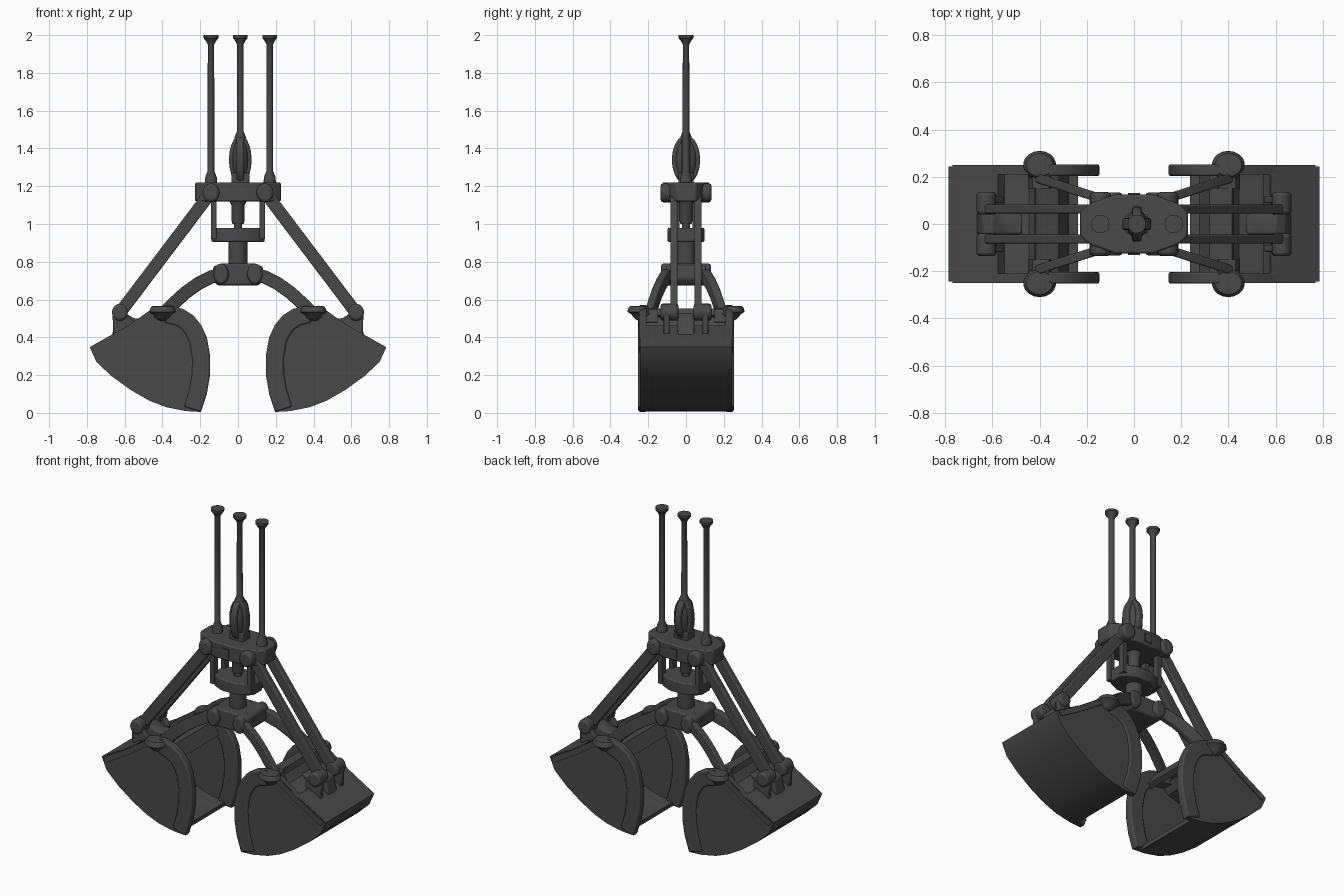
import bpy, bmesh, math
from mathutils import Vector, Matrix

if "Cube" in bpy.data.objects:
    bpy.data.objects.remove(bpy.data.objects["Cube"])

steel = bpy.data.materials.new("dark_steel")
steel.diffuse_color = (0.065, 0.065, 0.065, 1)
steel.use_nodes = True
steel.node_tree.nodes["Principled BSDF"].inputs["Base Color"].default_value = steel.diffuse_color


def finish(name, bm):
    bmesh.ops.recalc_face_normals(bm, faces=bm.faces[:])
    me = bpy.data.meshes.new(name)
    bm.to_mesh(me)
    bm.free()
    me.materials.append(steel)
    ob = bpy.data.objects.new(name, me)
    bpy.context.collection.objects.link(ob)
    return ob


def prism(name, pts, a, b, axis='y', s=1, shear=(0, 0), bevel=0):
    """Extrude an outline from a to b; s mirrors x, shear slides y along x."""
    bm = bmesh.new()
    rings = []
    for d in (a, b):
        ring = []
        for u, v in pts:
            co = {'y': (s * u, d + shear[0] * (u - shear[1]), v),
                  'z': (s * u, v, d), 'x': (d, u, v)}[axis]
            ring.append(bm.verts.new(co))
        rings.append(ring)
    n = len(pts)
    bm.faces.new(rings[0])
    bm.faces.new(rings[1][::-1])
    for i in range(n):
        j = (i + 1) % n
        bm.faces.new((rings[0][i], rings[0][j], rings[1][j], rings[1][i]))
    ob = finish(name, bm)
    if bevel:
        m = ob.modifiers.new("soft_edges", 'BEVEL')
        m.width, m.segments, m.limit_method = bevel, 2, 'ANGLE'
    return ob


def strip(pts, w, side=0):
    """Thicken a polyline: side 0 is centred, +1/-1 grows to one side."""
    left, right = [], []
    for i, p in enumerate(pts):
        t = Vector(pts[min(i + 1, len(pts) - 1)]) - Vector(pts[max(i - 1, 0)])
        nrm = Vector((-t.y, t.x)).normalized() * w
        p = Vector(p)
        left.append(tuple(p + nrm * (1 + side) / 2))
        right.append(tuple(p - nrm * (1 - side) / 2))
    return left + right[::-1]


def rect(x0, x1, z0, z1):
    return [(x0, z0), (x1, z0), (x1, z1), (x0, z1)]


def oval(cx, cz, rx, rz, n=20):
    return [(cx + rx * math.cos(2 * math.pi * i / n), cz + rz * math.sin(2 * math.pi * i / n))
            for i in range(n)]


def lathe(name, x, profile, n=16):
    """Turned part about a vertical axis, profile = (radius, z)."""
    bm = bmesh.new()
    rings = [[bm.verts.new((x + r * math.cos(2 * math.pi * i / n),
                            r * math.sin(2 * math.pi * i / n), z)) for i in range(n)]
             for r, z in profile]
    for r0, r1 in zip(rings, rings[1:]):
        for i in range(n):
            j = (i + 1) % n
            bm.faces.new((r0[i], r0[j], r1[j], r1[i]))
    bm.faces.new(rings[0])
    bm.faces.new(rings[-1])
    return finish(name, bm)


def blob(name, c, r):
    bm = bmesh.new()
    bmesh.ops.create_uvsphere(bm, u_segments=18, v_segments=10, radius=1,
                              matrix=Matrix.Translation(c) @ Matrix.Diagonal((*r, 1)))
    return finish(name, bm)


# Bucket outlines in the x-z plane
mouth = [(0.196, 0.005), (0.165, 0.1), (0.148, 0.2), (0.147, 0.3), (0.165, 0.4),
         (0.195, 0.465), (0.235, 0.515), (0.29, 0.55)]
belly = [(0.785, 0.348), (0.75, 0.27), (0.67, 0.195), (0.566, 0.12), (0.47, 0.065),
         (0.38, 0.03), (0.28, 0.01), (0.196, 0.005)]
side = mouth + [(0.36, 0.57), (0.45, 0.555), (0.52, 0.505), (0.61, 0.445)] + belly[:-1]

for s, tag in ((1, "right"), (-1, "left")):
    # Scoop shell: curved floor, back plate, recessed deck and front cross beam
    prism(f"scoop_floor_{tag}", strip(belly[:-1] + [(0.24, 0.007)], 0.025, -1), -0.24, 0.24, s=s)
    prism(f"scoop_back_{tag}", strip([(0.785, 0.348), (0.61, 0.447), (0.575, 0.46)], 0.03, 1),
          -0.24, 0.24, s=s)
    prism(f"scoop_deck_{tag}", strip([(0.585, 0.455), (0.55, 0.42), (0.44, 0.45), (0.40, 0.5)],
                                     0.025), -0.235, 0.235, s=s)
    prism(f"cross_beam_{tag}", strip([(0.29, 0.44), (0.33, 0.51), (0.42, 0.535)], 0.035),
          -0.235, 0.235, s=s)
    # Bracket on the back plate that carries the tie bars
    prism(f"tie_bracket_{tag}", [(0.47, 0.5), (0.52, 0.44), (0.67, 0.40), (0.655, 0.46), (0.645, 0.5),
                                 (0.6, 0.53), (0.55, 0.5)], -0.045, 0.045, s=s, bevel=0.01)
    for m in (1, -1):
        # Side plate with thicker cutting rim and an outer stiffening lip
        prism(f"side_plate_{tag}", side, m * 0.215, m * 0.243, s=s)
        prism(f"side_rim_{tag}", strip(mouth + [(0.36, 0.57)], 0.095, -1), m * 0.203, m * 0.253,
              s=s, bevel=0.008)
        prism(f"side_top_lip_{tag}", strip([(0.4, 0.55), (0.45, 0.55), (0.61, 0.443),
                                            (0.77, 0.35)], 0.035, -1), m * 0.21, m * 0.25, s=s)
        # Hinge cup protruding from the side
        cup = blob(f"hinge_cup_{tag}", (s * 0.40, m * 0.25, 0.535), (0.07, 0.06, 0.05))
        for v in cup.data.vertices:
            v.co.z = min(v.co.z, 0.565)
            if v.co.z < 0.53:
                v.co.x = s * 0.40 + (v.co.x - s * 0.40) * 0.75
                v.co.y -= m * 0.02
        # Curved lift arm, spreading outward from the lower block
        prism(f"curved_arm_{tag}", strip([(0.08, 0.735), (0.14, 0.72), (0.21, 0.685), (0.28, 0.635),
                                          (0.34, 0.58), (0.41, 0.51)], 0.07),
              m * 0.075, m * 0.115, s=s, shear=(m * 0.32, 0.1), bevel=0.006)
        prism(f"arm_gusset_{tag}", [(0.33, 0.46), (0.45, 0.48), (0.43, 0.55), (0.36, 0.56)],
              m * 0.15, m * 0.22, s=s)
        # Straight tie bar from the upper block to the bucket back
        prism(f"tie_bar_{tag}", strip([(0.145, 1.165), (0.625, 0.53)], 0.066),
              m * 0.045, m * 0.083, s=s, bevel=0.006)
        # Tie bar pin, its cheek plate and foot
        prism(f"tie_pin_{tag}", oval(0.625, 0.533, 0.042, 0.045), m * 0.04, m * 0.135,
              s=s, bevel=0.012)
        prism(f"tie_cheek_{tag}", [(0.6, 0.54), (0.55, 0.48), (0.56, 0.44), (0.66, 0.415),
                                   (0.665, 0.54)], m * 0.088, m * 0.118, s=s, bevel=0.006)
        # Pins on the upper and lower blocks
        prism(f"upper_pin_{tag}", oval(0.143, 1.165, 0.045, 0.05), m * 0.03, m * 0.135,
              s=s, bevel=0.014)
        prism(f"lower_pin_{tag}", oval(0.09, 0.735, 0.042, 0.058, 10), m * 0.03, m * 0.133,
              s=s, bevel=0.014)
    # Vertical links between the upper and middle blocks
    for m in (1, -1):
        prism(f"hanger_{tag}", rect(0.115, 0.142, 0.92, 1.13), m * 0.035, m * 0.075, s=s)

# Upper block: eight-sided plate
plan = [(0.228, 0.05), (0.19, 0.085), (0.08, 0.125), (-0.08, 0.125), (-0.19, 0.085), (-0.228, 0.05),
        (-0.228, -0.05), (-0.19, -0.085), (-0.08, -0.125), (0.08, -0.125), (0.19, -0.085),
        (0.228, -0.05)]
prism("upper_block", plan, 1.12, 1.22, 'z', bevel=0.008)
prism("upper_block_badge_plate", rect(-0.025, 0.025, 1.14, 1.195), -0.131, 0.131)

# Middle block, sleeves and centre column
prism("middle_block", [(x * 0.62, y * 0.78) for x, y in plan], 0.905, 0.98, 'z', bevel=0.008)
lathe("centre_piston", 0, [(0.05, 0.77), (0.05, 0.91)], 20)
lathe("piston_rod", 0, [(0.022, 0.97), (0.022, 1.14)])
lathe("rod_collar", 0, [(0.03, 1.0), (0.035, 1.02), (0.035, 1.10), (0.05, 1.13)])

# Lower block
prism("lower_block", [(-0.11, 0.675), (0.11, 0.675), (0.14, 0.71), (0.13, 0.775), (0.09, 0.79),
                      (-0.09, 0.79), (-0.13, 0.775), (-0.14, 0.71)], -0.105, 0.105, bevel=0.01)

# Egg-shaped rope guard with crossing fins
blob("rope_guard_core", (0.012, 0, 1.34), (0.045, 0.06, 0.12))
prism("guard_fin_wide", oval(0.012, 1.34, 0.06, 0.13), -0.025, 0.025, bevel=0.008)
prism("guard_fin_deep", oval(0, 1.34, 0.075, 0.13), -0.008, 0.032, 'x', bevel=0.008)
prism("guard_foot", rect(-0.035, 0.06, 1.21, 1.27), -0.04, 0.04, bevel=0.006)

# Ropes with flared top ends and socket bases
for x, z0, name in ((-0.143, 1.21, "left_rope"), (0.012, 1.42, "centre_rope"),
                    (0.168, 1.21, "right_rope")):
    lathe(name, x, [(0.034, z0), (0.03, z0 + 0.04), (0.018, z0 + 0.07), (0.017, 1.95),
                    (0.024, 1.965), (0.039, 1.985), (0.039, 2.0)])

# Smooth shading with sharp edges kept
bpy.ops.object.select_all(action='SELECT')
bpy.context.view_layer.objects.active = bpy.data.objects["upper_block"]
bpy.ops.object.shade_smooth_by_angle(angle=math.radians(35))
